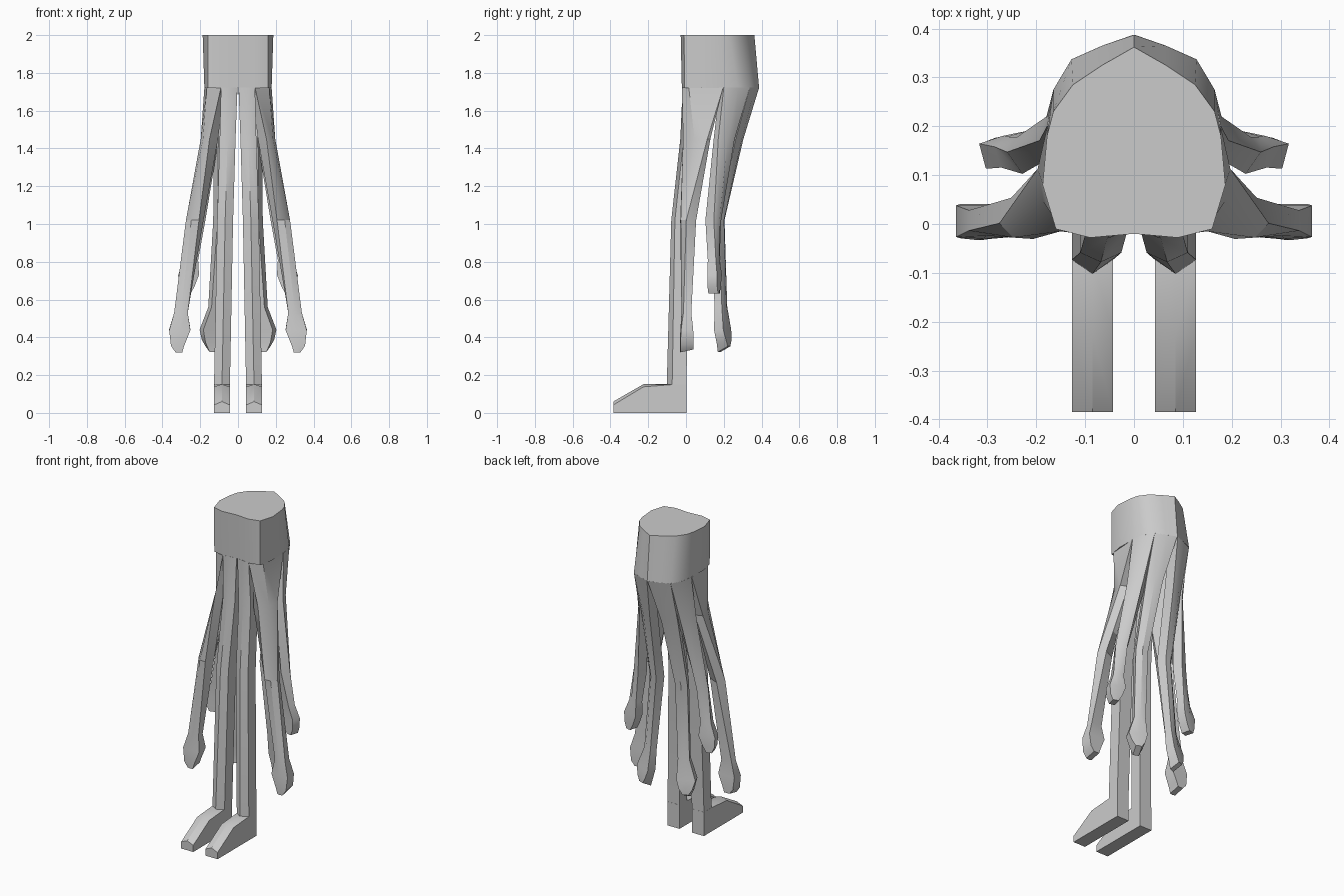
import bpy, bmesh, math
from mathutils import Vector

if "Cube" in bpy.data.objects:
    bpy.data.objects.remove(bpy.data.objects["Cube"])


def make(name, rings, mirror=True):
    """Skin a list of equal-length point rings into a closed solid."""
    bm = bmesh.new()
    rows = [[bm.verts.new(p) for p in ring] for ring in rings]
    n = len(rows[0])
    for a, b in zip(rows, rows[1:]):
        for i in range(n):
            j = (i + 1) % n
            bm.faces.new((a[i], a[j], b[j], b[i]))
    bm.faces.new(rows[0])
    bm.faces.new(rows[-1])
    bmesh.ops.recalc_face_normals(bm, faces=bm.faces)
    mesh = bpy.data.meshes.new(name)
    bm.to_mesh(mesh)
    bm.free()
    ob = bpy.data.objects.new(name, mesh)
    bpy.context.collection.objects.link(ob)
    bpy.ops.object.select_all(action='DESELECT')
    ob.select_set(True)
    bpy.context.view_layer.objects.active = ob
    bpy.ops.object.shade_smooth_by_angle(angle=math.radians(35))
    if mirror:
        ob.modifiers.new("mirror", 'MIRROR')
    return ob


def root(points, z=1.722):
    """Five-sided wedge where a limb meets the body."""
    pts = [Vector((x, y, z)) for x, y in points]
    core = Vector((0.05, 0.15, z))
    return pts + [pts[2].lerp(core, 0.45), pts[0].lerp(core, 0.45)]


def section(cx, cy, z, w, d, deg, tilt=0.0, ridge=0.6):
    """Five-sided section with its ridge facing the angle deg."""
    a = math.radians(deg)
    n = Vector((math.cos(a), math.sin(a), 0))
    t = Vector((-n.y, n.x, 0))
    c = Vector((cx, cy, z))
    up = Vector((0, 0, tilt))
    return [c + t * u + n * v + up * (v / d)
            for u, v in ((-w, d * ridge), (0, d), (w, d * ridge), (w, -d), (-w, -d))]


def limb(name, top, sections):
    return make(name, [root(top)] + [section(*s) for s in sections])


def outline(half, z):
    left = [(-x, y) for x, y in reversed(half) if x > 0]
    return [(x, y, z) for x, y in half + left]


# Body
low = [(0, -.01), (.09, -.022), (.16, -.008), (.178, .08), (.176, .2),
       (.165, .275), (.128, .337), (.065, .365), (0, .387)]
high = [(0, -.02), (.09, -.028), (.16, -.01), (.187, .08), (.178, .18),
        (.165, .23), (.125, .285), (.065, .325), (0, .362)]
make("body", [outline(low, 1.72), outline(high, 2.0)], mirror=False)

# Standing legs
limb("front_leg", [(.003, -.01), (.047, -.018), (.09, -.022)], [
    (.055, .015, 1.45, .042, .045, -90),
    (.068, -.03, 1.02, .042, .048, -90),
    (.085, -.05, .14, .042, .052, -90, 0, .45)])

# Feet: sections along y as (y, side height, ridge height)
make("foot", [[(.043, y, 0), (.127, y, 0), (.127, y, s), (.085, y, r), (.043, y, s)]
              for y, s, r in ((.003, .15, .15), (-.07, .15, .152),
                              (-.225, .138, .152), (-.385, .042, .06))])

# Front tentacles with paddle tips
limb("front_tentacle", [(.09, -.022), (.165, .015), (.178, .197)], [
    (.157, .055, 1.45, .068, .03, -20),
    (.232, .005, 1.02, .038, .036, -65),
    (.302, .002, .53, .036, .026, -90),
    (.308, .004, .44, .056, .034, -90, -.003, .9),
    (.32, .004, .36, .035, .037, -90, -.005, .9),
    (.313, .004, .328, .018, .037, -90, -.008, .9)])

# Middle tentacles, shorter
limb("middle_tentacle", [(.178, .2), (.165, .275), (.128, .337)], [
    (.153, .205, 1.45, .05, .03, 30),
    (.22, .15, 1.02, .034, .034, 55),
    (.25, .152, .81, .032, .028, 72),
    (.262, .153, .73, .05, .028, 75, 0, .9),
    (.272, .15, .67, .036, .028, 75, 0, .9),
    (.275, .15, .632, .018, .028, 75, 0, .9)])

# Rear tentacles
limb("rear_tentacle", [(.128, .337), (.065, .365), (.002, .387)], [
    (.075, .265, 1.45, .048, .034, 65),
    (.09, .17, 1.02, .036, .034, 65),
    (.12, .19, .56, .034, .026, 65),
    (.142, .195, .44, .056, .028, 68, 0, .9),
    (.145, .203, .38, .04, .028, 68, .008, .9),
    (.145, .203, .338, .018, .03, 68, .016, .9)])
